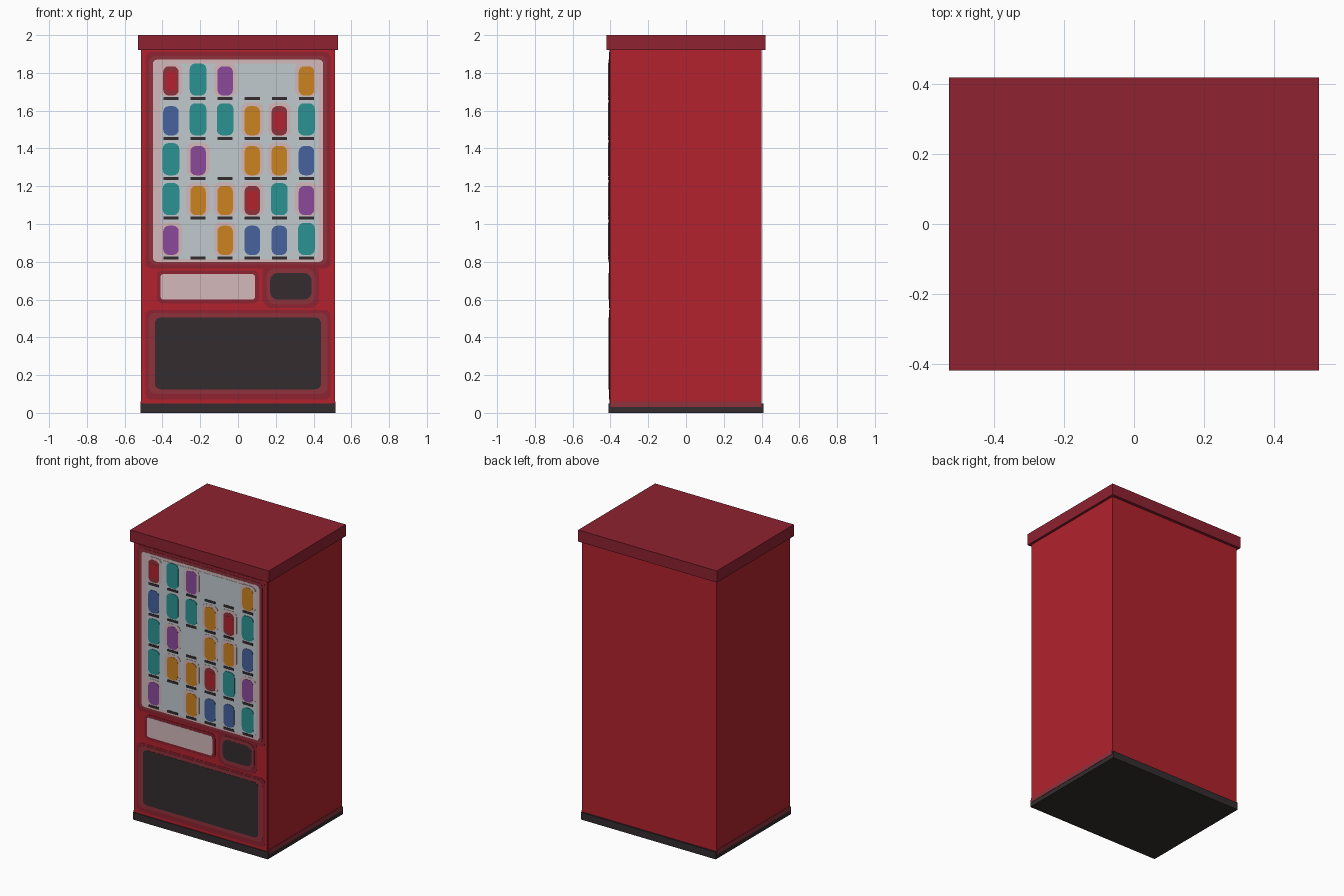
import bpy, bmesh
from math import sin, cos, pi

cube = bpy.data.objects.get("Cube")
if cube:
    bpy.data.objects.remove(cube, do_unlink=True)


def linear(c):
    return c / 12.92 if c <= 0.04045 else ((c + 0.055) / 1.055) ** 2.4


def material(name, r, g, b):
    m = bpy.data.materials.new(name)
    m.use_nodes = True
    colour = [linear(c / 255) for c in (r, g, b)] + [1]
    m.diffuse_color = colour
    m.node_tree.nodes["Principled BSDF"].inputs["Base Color"].default_value = colour
    return m


RED = material("red paint", 178, 34, 46)
DARK_RED = material("dark red paint", 142, 34, 48)
MUTED = material("muted red trim", 142, 50, 60)
BLACK = material("charcoal", 52, 44, 46)
GLASS = material("pale glass", 192, 202, 206)
PINK = material("pale pink", 212, 184, 186)
TEAL = material("teal", 44, 146, 146)
ORANGE = material("orange", 204, 132, 32)
PURPLE = material("purple", 138, 74, 154)
BLUE = material("blue", 70, 98, 158)


def finish(name, bm, mat):
    bmesh.ops.recalc_face_normals(bm, faces=bm.faces)
    mesh = bpy.data.meshes.new(name)
    bm.to_mesh(mesh)
    bm.free()
    mesh.materials.append(mat)
    obj = bpy.data.objects.new(name, mesh)
    bpy.context.collection.objects.link(obj)
    return obj


def box(name, x0, x1, y0, y1, z0, z1, mat):
    bm = bmesh.new()
    bmesh.ops.create_cube(bm, size=1)
    for v in bm.verts:
        v.co = ((x0, x1)[v.co.x > 0], (y0, y1)[v.co.y > 0], (z0, z1)[v.co.z > 0])
    return finish(name, bm, mat)


FRONT = -0.405
STEP = 0.0015


def plate(name, x0, x1, z0, z1, radius, mat, layer):
    """Thin rounded plate on the front; higher layers sit further out."""
    bm = bmesh.new()
    corners = [(x1, z1, -1, -1), (x0, z1, 1, -1), (x0, z0, 1, 1), (x1, z0, -1, 1)]
    ring = []
    for i, (x, z, sx, sz) in enumerate(corners):
        for k in range(5):
            a = (i + k / 4) * pi / 2
            ring.append(bm.verts.new((x + radius * (sx + cos(a)),
                                      FRONT, z + radius * (sz + sin(a)))))
    face = bm.faces.new(ring)
    new = bmesh.ops.extrude_face_region(bm, geom=[face])["geom"]
    verts = [g for g in new if isinstance(g, bmesh.types.BMVert)]
    bmesh.ops.translate(bm, verts=verts, vec=(0, -STEP * layer, 0))
    return finish(name, bm, mat)


# Cabinet
box("base", -0.515, 0.515, -0.41, 0.41, 0, 0.05, BLACK)
box("cabinet", -0.513, 0.513, -0.4, 0.4, 0.05, 1.92, RED)
box("front_panel", -0.505, 0.505, FRONT, -0.4, 0.05, 1.92, RED)
box("lid", -0.53, 0.53, -0.42, 0.42, 1.92, 2, DARK_RED)
for side, s in (("left", 1), ("right", -1)):
    x0, x1 = sorted((s * 0.51, s * 0.517))
    box(side + "_lower_trim", x0, x1, -0.4, 0.4, 0.03, 0.06, MUTED)

# Display window
plate("window_surround", -0.49, 0.49, 0.765, 1.91, 0.03, DARK_RED, 1)
plate("window_frame", -0.47, 0.47, 0.785, 1.89, 0.03, MUTED, 2)
plate("window_border", -0.45, 0.45, 0.8, 1.87, 0.02, PINK, 3)
plate("window_glass", -0.41, 0.425, 0.815, 1.85, 0.03, GLASS, 4)

# Products on their shelves, top row first; a dot is an empty slot
COLOURS = {"R": RED, "T": TEAL, "P": PURPLE, "O": ORANGE, "B": BLUE}
ROWS = ["RTP..O", "BTTORT", "TP.OOB", "TOORTP", "P.OBBT"]
for r, row in enumerate(ROWS):
    shelf = 1.665 - r * 0.211
    for c, key in enumerate(row):
        x = -0.355 + c * 0.1435
        tag = f"_{r + 1}_{c + 1}"
        plate("shelf" + tag, x - 0.04, x + 0.04, shelf - 0.009, shelf + 0.007,
              0.002, BLACK, 6)
        if key == ".":
            continue
        low = shelf + 0.015
        w, h = (0.044, 0.17) if key == "T" else (0.041, 0.155)
        if key in "ROP":
            plate("product_halo" + tag, x - 0.06, x + 0.06, low - 0.005,
                  low + h + 0.018, 0.035, PINK, 5)
        if key == "R":
            plate("product_edge" + tag, x - w, x + w, low, low + h, 0.03, MUTED, 5.5)
            plate("product" + tag, x - 0.028, x + 0.028, low + 0.025,
                  low + h - 0.025, 0.02, RED, 6)
        else:
            plate("product" + tag, x - w, x + w, low, low + h, 0.03,
                  COLOURS[key], 6)

# Label strip, coin slot and delivery hatch
plate("label_frame", -0.43, 0.11, 0.58, 0.755, 0.03, DARK_RED, 2)
plate("label_strip", -0.41, 0.09, 0.6, 0.735, 0.015, PINK, 3)
plate("coin_surround", 0.13, 0.43, 0.555, 0.79, 0.05, DARK_RED, 1)
plate("coin_frame", 0.15, 0.41, 0.575, 0.765, 0.05, MUTED, 2.5)
plate("coin_slot", 0.17, 0.39, 0.6, 0.74, 0.04, BLACK, 3)
plate("hatch_surround", -0.49, 0.49, 0.07, 0.545, 0.03, DARK_RED, 1)
plate("hatch_frame", -0.475, 0.475, 0.1, 0.53, 0.04, MUTED, 2)
plate("hatch", -0.44, 0.44, 0.125, 0.505, 0.03, BLACK, 3)
